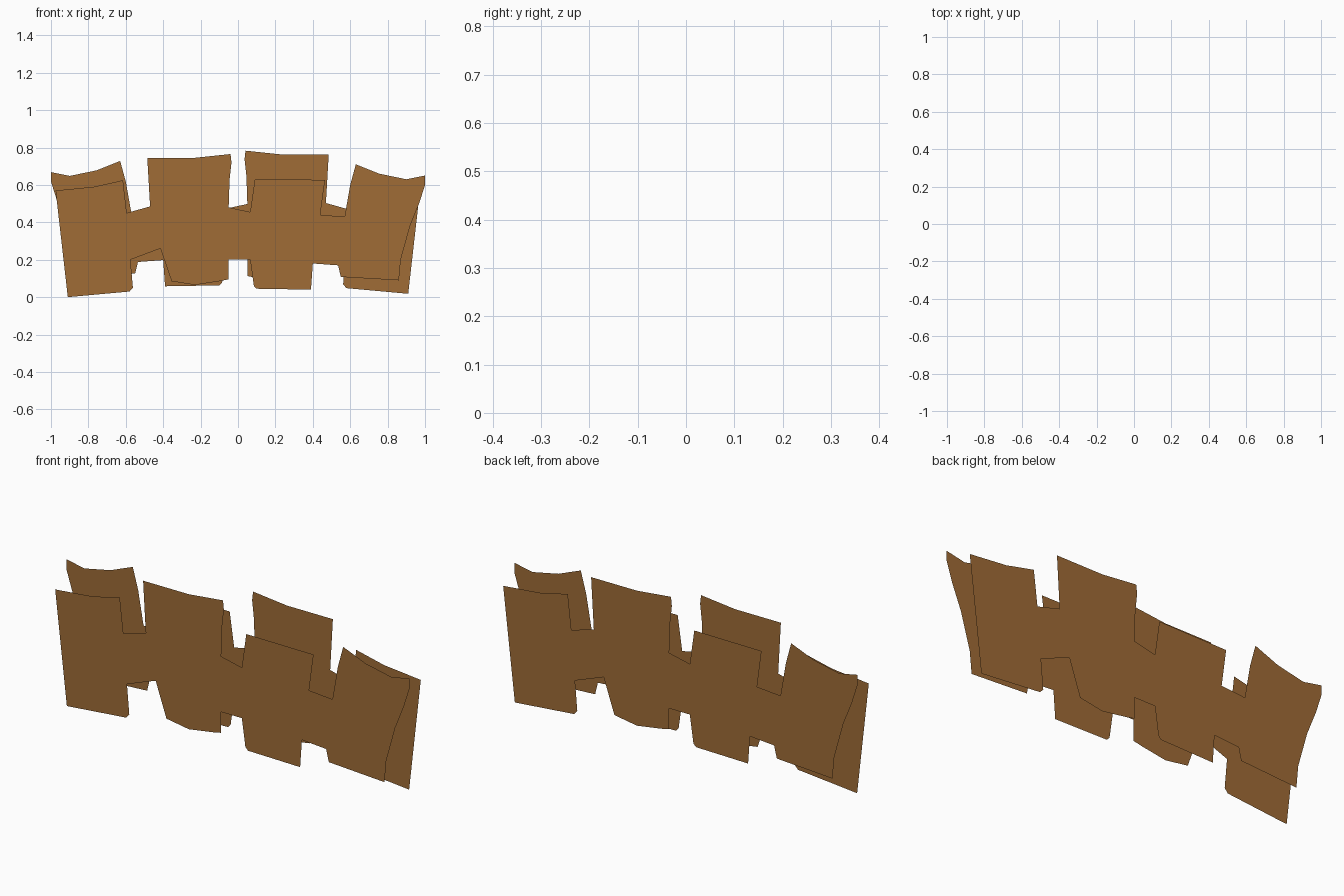
import bpy, bmesh

if "Cube" in bpy.data.objects:
    bpy.data.objects.remove(bpy.data.objects["Cube"])

# one flat brown colour
brown = bpy.data.materials.new("warm brown")
brown.diffuse_color = (0.35, 0.15, 0.037, 1)
brown.use_nodes = True
brown.node_tree.nodes["Principled BSDF"].inputs["Base Color"].default_value = brown.diffuse_color

# ragged plank outline (x, z), clockwise from the upper left corner
OUTLINE = [
    (-.975, .57), (-.77, .59), (-.615, .625), (-.595, .45), (-.47, .485),
    (-.485, .745), (-.23, .745), (-.04, .765), (-.035, .72), (-.045, .63), (-.05, .48),
    (.065, .455), (.09, .63), (.465, .627), (.44, .44), (.57, .43),
    (.6, .6), (.63, .71), (.755, .66), (.9, .63), (1, .65), (1, .6),
    (.97, .505), (.92, .38), (.87, .2), (.86, .09), (.55, .108), (.535, .17),
    (.4, .18), (.39, .04), (.1, .045), (.085, .06), (.065, .2),
    (-.05, .2), (-.05, .095), (-.1, .085), (-.23, .065), (-.355, .085),
    (-.415, .26), (-.575, .2), (-.562, .05), (-.58, .03), (-.91, 0),
]


def sheet(name, turn, y, lift):
    """Flat cut-out; turn = -1 rotates it half a turn about z."""
    bm = bmesh.new()
    verts = [bm.verts.new((x * turn, y, z + lift)) for x, z in OUTLINE]
    face = bm.faces.new(verts)
    face.normal_update()
    if face.normal.y * turn > 0:      # face outwards
        face.normal_flip()
    bmesh.ops.triangulate(bm, faces=[face])
    mesh = bpy.data.meshes.new(name)
    bm.to_mesh(mesh)
    bm.free()
    mesh.materials.append(brown)
    ob = bpy.data.objects.new(name, mesh)
    bpy.context.collection.objects.link(ob)


# two identical cut-outs back to back, the rear one slightly raised
sheet("front_sheet", 1, -.0625, 0)
sheet("back_sheet", -1, .0625, .018)
